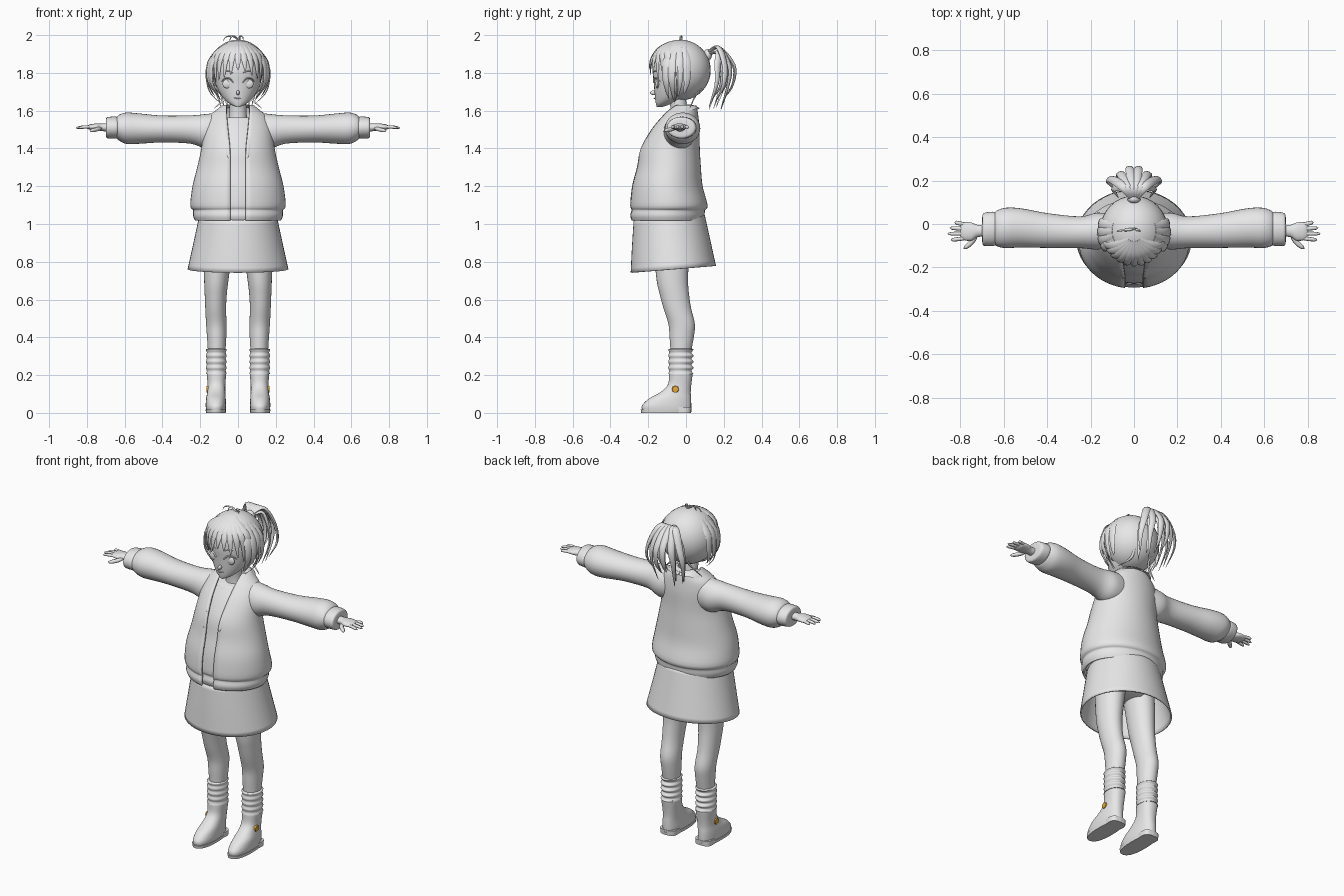
import bpy, bmesh, math, random
from mathutils import Vector

random.seed(4)
if "Cube" in bpy.data.objects:
    bpy.data.objects.remove(bpy.data.objects["Cube"])
parts = []


def material(name, colour):
    m = bpy.data.materials.new(name)
    m.use_nodes = True
    m.diffuse_color = colour
    m.node_tree.nodes["Principled BSDF"].inputs["Base Color"].default_value = colour
    return m


GREY = material("clay grey", (0.8, 0.8, 0.8, 1))
AMBER = material("amber", (0.85, 0.42, 0.04, 1))


def finish(name, bm, mat=GREY, side=1, thick=0):
    for v in bm.verts:
        v.co.x *= side
    bmesh.ops.recalc_face_normals(bm, faces=bm.faces)
    mesh = bpy.data.meshes.new(name)
    bm.to_mesh(mesh)
    bm.free()
    mesh.materials.append(mat)
    ob = bpy.data.objects.new(name, mesh)
    bpy.context.collection.objects.link(ob)
    if thick:
        mod = ob.modifiers.new("thickness", "SOLIDIFY")
        mod.thickness = thick
        mod.offset = 0
    parts.append(ob)
    return ob


def spline(pts, steps):
    """Smooth curve through tuples of any length."""
    out = []
    for i in range(len(pts) - 1):
        quad = (pts[max(i - 1, 0)], pts[i], pts[i + 1], pts[min(i + 2, len(pts) - 1)])
        for k in range(steps):
            t = k / steps
            out.append([b + 0.5 * t * (c - a + t * (2 * a - 5 * b + 4 * c - d + t * (3 * (b - c) + d - a)))
                        for a, b, c, d in zip(*quad)])
    return out + [list(pts[-1])]


def skin(rows, closed, cap):
    bm = bmesh.new()
    rows = [[bm.verts.new(p) for p in row] for row in rows]
    n = len(rows[0])
    for a, b in zip(rows, rows[1:]):
        for i in range(n if closed else n - 1):
            j = (i + 1) % n
            bm.faces.new((a[i], a[j], b[j], b[i]))
    if cap:
        bm.faces.new(rows[0])
        bm.faces.new(rows[-1])
    return bm


def loft(name, rings, axis="z", side=1, n=32, thick=0, steps=4, tilt=0, power=2, cap=True):
    """Rings are (position, centre a, centre b, radius a, radius b, optional front gap)."""
    rows = []
    is_open = len(rings[0]) > 5
    for t, a, b, ra, rb, *gap in spline(rings, steps):
        g = math.asin(min(0.95, gap[0] / ra)) if gap else 0
        row = []
        for i in range(n):
            ang = -math.pi / 2 + g + (2 * math.pi - 2 * g) * i / (n - 1 if is_open else n)
            c, s = math.cos(ang), math.sin(ang)
            u = math.copysign(abs(c) ** (2 / power), c)
            v = math.copysign(abs(s) ** (2 / power), s)
            p, q = a + ra * u, b + rb * v
            row.append((p, q, t + tilt * v) if axis == "z" else (t, p, q))
        rows.append(row)
    return finish(name, skin(rows, not is_open, cap and not is_open and not thick), side=side, thick=thick)


def sweep(name, pts, w, h, centre, side=1, blunt=3, n=8, steps=5):
    """Tapering flat strand whose broad face looks away from the centre."""
    path = [Vector(p) for p in spline(pts, steps)]
    rows = []
    for i, p in enumerate(path):
        u = i / (len(path) - 1)
        r = max(0.06, 1 - u ** blunt) * (0.6 + 0.4 * min(1, u * 3))
        t = (path[min(i + 1, len(path) - 1)] - path[max(i - 1, 0)]).normalized()
        out = p - Vector(centre)
        out = (out - t * out.dot(t)).normalized()
        across = t.cross(out)
        rows.append([p + across * w * r * math.cos(k * math.tau / n) + out * h * r * math.sin(k * math.tau / n)
                     for k in range(n)])
    return finish(name, skin(rows, True, True), side=side)


def ball(name, loc, size, side=1, keep=None):
    bm = bmesh.new()
    bmesh.ops.create_uvsphere(bm, u_segments=32, v_segments=20, radius=1)
    for v in bm.verts:
        v.co = Vector(loc) + Vector([a * b for a, b in zip(v.co, size)])
    if keep:
        drop = [f for f in bm.faces if not keep(f.calc_center_median())]
        bmesh.ops.delete(bm, geom=drop, context="FACES")
    return finish(name, bm, side=side, thick=0.006 if keep else 0)


# Head, neck and facial features
loft("head", [(1.62, 0, -.14, .012, .015), (1.64, 0, -.115, .05, .045), (1.68, 0, -.08, .088, .085),
              (1.74, 0, -.05, .118, .12), (1.82, 0, -.035, .13, .14), (1.9, 0, -.035, .105, .115),
              (1.95, 0, -.035, .04, .045)])
loft("neck", [(1.5, 0, -.04, .06, .05), (1.58, 0, -.035, .046, .044), (1.7, 0, -.05, .042, .045)])
ball("nose", (0, -.17, 1.695), (.009, .02, .012))
sweep("mouth", [(-.02, -.162, 1.668), (0, -.168, 1.664), (.02, -.162, 1.668)], .003, .004, (0, 0, 1.67))


def face(x, z, lift=.003):
    return (x, -.05 - lift - .121 * math.sqrt(1 - (x / .121) ** 2), z)


for label, s in (("left", 1), ("right", -1)):
    ball(label + "_eye", face(.056, 1.742, -.006), (.026, .010, .024), s)
    sweep(label + "_upper_lash", [face(.026, 1.75), face(.045, 1.77), face(.07, 1.77), face(.09, 1.75)],
          .004, .007, (0, 0, 1.75), s)
    sweep(label + "_eyebrow", [face(.025, 1.80), face(.055, 1.81), face(.085, 1.80)],
          .003, .005, (0, 0, 1.8), s)

# Hair cap with the face left open
CROWN = (0, -.03, 1.815)
HAIR = (.153, .158, .158)
ball("hair_cap", CROWN, HAIR, keep=lambda c: c.y > -.075 or c.z > 1.88)


def on_hair(az, el, k=1.0):
    az, el = math.radians(az), math.radians(el)
    d = (math.sin(az) * math.cos(el), -math.cos(az) * math.cos(el), math.sin(el))
    return tuple(c + k * r * v for c, r, v in zip(CROWN, HAIR, d))


# Fringe, side locks and loose strands
for i in range(11):
    az = -65 + 13 * i
    end = 2 - abs(az) * .5 + random.uniform(-5, 3)
    sweep(f"fringe_lock_{i + 1}", [on_hair(az * .5, 72), on_hair(az * .8, 45, 1.02),
          on_hair(az, 20, 1.04), on_hair(az * 1.08, end, 1.05)], .023, .008, CROWN)
for label, s in (("left", 1), ("right", -1)):
    for i, (az, end) in enumerate(((62, -52), (74, -60), (88, -48), (102, -42))):
        sweep(f"{label}_side_lock_{i + 1}", [on_hair(az, 50), on_hair(az, 15, 1.05),
              on_hair(az, -20, 1.12), on_hair(az - 4, end, 1.2)], .024, .007, CROWN, s)
    sweep(label + "_loose_strand", [on_hair(80, 30), on_hair(84, 0, 1.1), on_hair(84, -35, 1.22),
          on_hair(70, -62, 1.3)], .005, .004, CROWN, s)
    sweep(label + "_nape_strand", [on_hair(150, -35), on_hair(140, -55, 1.1), (.13, .02, 1.61)],
          .008, .005, CROWN, s)
for i, x in enumerate((-.08, -.045, .03)):
    sweep(f"crown_strand_{i + 1}", [(.01, -.02, 1.965), (x * .3, -.025, 1.992), (x * .8, -.03, 1.99),
          (x, -.035, 1.965)], .006, .004, (0, 0, 1.9))

# Ponytail fanning from its tie
ball("hair_tie", (0, .115, 1.895), (.03, .022, .032))
for i in range(11):
    f = (i - 5) / 5
    drop = random.uniform(-.05, .05)
    reach = .265 - .06 * abs(f) - .05 * (i % 2)
    sweep(f"ponytail_lock_{i + 1}", [(0, .11, 1.9), (f * .05, .17, 1.935 - .03 * (i % 2)),
          (f * .1, reach, 1.84), (f * .12, reach - .005, 1.74), (f * .09, reach - .045, 1.64 + drop)],
          .022, .011, (0, .1, 1.75))

# Jacket, open down the front, over a shirt
JACKET = [(1.02, 0, -.1, .222, .185, .04), (1.045, 0, -.1, .232, .192, .04), (1.075, 0, -.095, .232, .19, .04),
          (1.1, 0, -.092, .247, .2, .04), (1.2, 0, -.1, .235, .182, .04), (1.3, 0, -.092, .21, .165, .04),
          (1.4, 0, -.085, .188, .152, .042), (1.5, 0, -.058, .175, .124, .052), (1.565, 0, -.035, .15, .095, .058),
          (1.6, 0, -.022, .11, .077, .06), (1.625, 0, -.01, .078, .06, .06)]
loft("jacket_body", JACKET, n=49, thick=.012)
loft("shirt", [(z, a, b, ra - .018, rb - .018) for z, a, b, ra, rb, g in JACKET[:-2]])
for label, s in (("left", 1), ("right", -1)):
    sweep(label + "_collar", [(0, .054, 1.618), (.06, .032, 1.62), (.09, -.03, 1.605), (.1, -.105, 1.555),
          (.085, -.165, 1.49), (.065, -.225, 1.41), (.05, -.252, 1.35)], .034, .008, (0, -.02, 1.46), s, blunt=4)

    # Sleeve and ribbed cuff
    loft(label + "_sleeve", [(.1, -.03, 1.495, .075, .095), (.17, -.033, 1.49, .085, .092),
         (.25, -.038, 1.5, .073, .075), (.4, -.03, 1.503, .08, .071), (.52, -.018, 1.505, .09, .08),
         (.59, -.018, 1.507, .093, .083), (.63, -.02, 1.51, .083, .068), (.645, -.02, 1.51, .07, .052)],
         axis="x", side=s)
    loft(label + "_cuff", [(.63, -.022, 1.51, .06, .045), (.64, -.022, 1.51, .077, .057),
         (.67, -.023, 1.51, .078, .058), (.695, -.025, 1.51, .073, .054), (.7, -.025, 1.51, .05, .036)],
         axis="x", side=s)

    # Hand
    loft(label + "_palm", [(.66, -.03, 1.51, .028, .024), (.72, -.032, 1.512, .028, .02),
         (.75, -.035, 1.514, .042, .018), (.785, -.033, 1.513, .041, .014), (.8, -.033, 1.513, .03, .007)],
         axis="x", side=s, n=20)
    for finger, y, tip_y, tip_x in (("little", -.002, .01, .825), ("ring", -.023, -.018, .85),
                                    ("middle", -.044, -.045, .86), ("index", -.065, -.074, .845)):
        sweep(f"{label}_{finger}_finger", [(.77, y, 1.513), (.81, (y + tip_y) / 2, 1.514), (tip_x, tip_y, 1.508)],
              .0095, .0085, (.8, y, 1.4), s, blunt=8)
    sweep(label + "_thumb", [(.725, -.05, 1.508), (.75, -.085, 1.5), (.785, -.115, 1.493)],
          .012, .011, (.75, -.07, 1.4), s, blunt=8)

    # Leg, gathered sock and boot
    loft(label + "_leg", [(.97, .09, -.08, .08, .1), (.85, .105, -.077, .075, .093), (.7, .115, -.072, .064, .083),
         (.62, .118, -.06, .058, .077), (.55, .118, -.045, .055, .073), (.47, .115, -.023, .054, .07),
         (.4, .113, -.023, .051, .064), (.3, .113, -.028, .045, .052), (.18, .115, -.03, .042, .045)], side=s)
    folds = [(.335 - i * .016, .115, -.027 - .003 * (i % 2), .055 - .005 * (i % 2), .067 - .008 * (i % 2))
             for i in range(9)]
    loft(label + "_sock", [(.34, .115, -.027, .046, .056)] + folds, side=s)
    loft(label + "_boot", [(.212, .114, -.027, .049, .06), (.205, .114, -.027, .051, .062),
         (.15, .114, -.034, .047, .062), (.11, .115, -.055, .048, .08), (.075, .117, -.085, .052, .112),
         (.04, .117, -.102, .054, .13), (.015, .117, -.103, .052, .13)], side=s, power=2.3)
    loft(label + "_sole", [(0, .117, -.105, .052, .132), (.018, .117, -.105, .055, .135)],
         side=s, power=2.4, steps=1)
    loft(label + "_heel", [(0, .117, -.018, .05, .045), (.03, .117, -.018, .051, .047)],
         side=s, power=3, steps=1)

    # Buckle on the outer ankle
    bm = bmesh.new()
    bmesh.ops.create_cone(bm, cap_ends=True, segments=8, radius1=.021, radius2=.017, depth=.014)
    for v in bm.verts:
        v.co = (.16 + v.co.z, -.056 + v.co.x, .125 + v.co.y)
    finish(label + "_boot_buckle", bm, AMBER, s)

# Skirt and hips
loft("skirt", [(.76, 0, -.067, .263, .222), (.9, 0, -.079, .232, .203), (1.04, 0, -.09, .202, .183)],
     n=48, thick=.008, tilt=.018)
loft("hips", [(.87, 0, -.08, .1, .09), (.92, 0, -.08, .165, .13), (1.03, 0, -.09, .185, .165)])

# Smooth shading with crisp edges
bpy.ops.object.select_all(action="DESELECT")
for ob in parts:
    ob.select_set(True)
bpy.context.view_layer.objects.active = parts[0]
bpy.ops.object.shade_smooth_by_angle(angle=math.radians(50))
